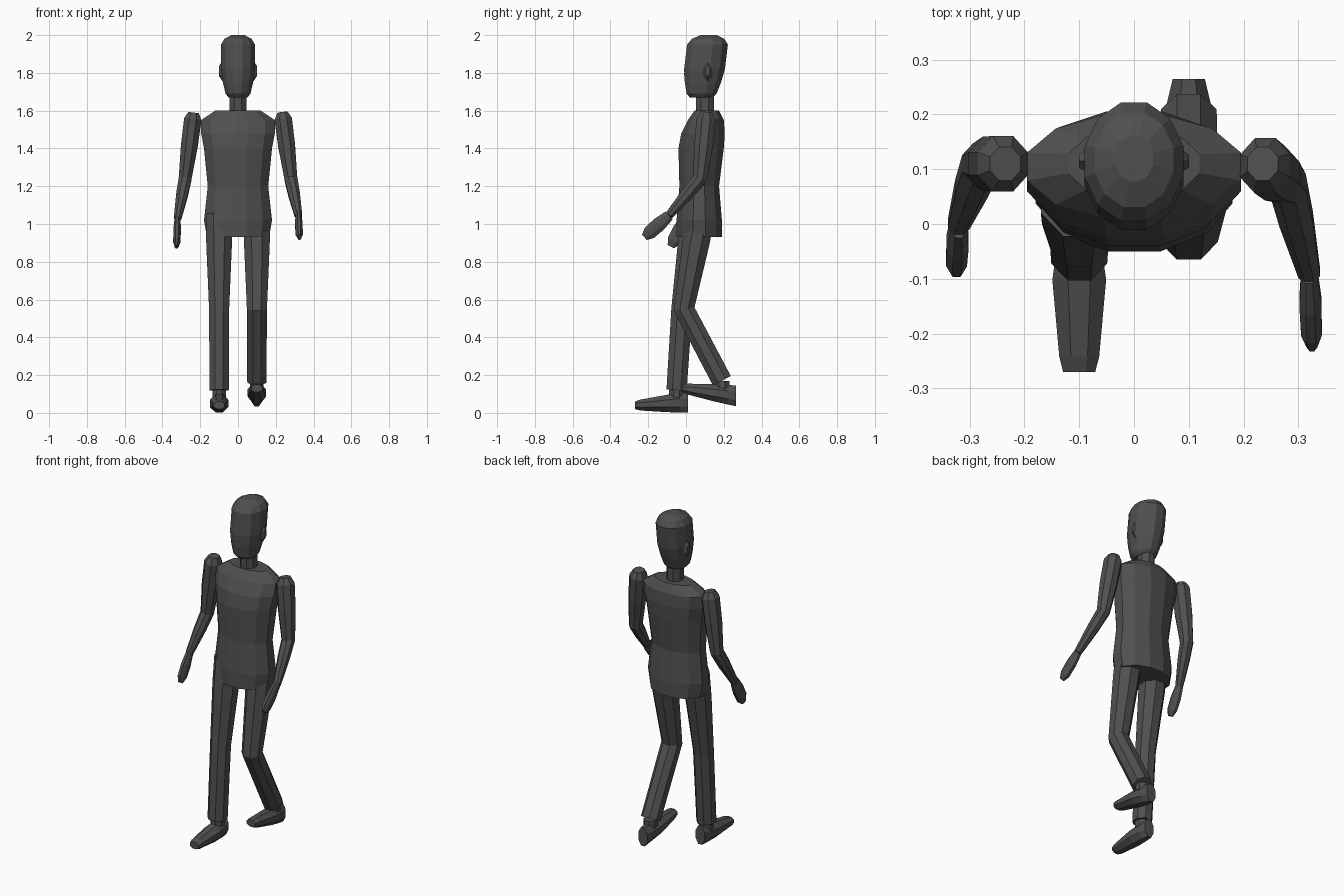
import bpy, bmesh
from math import pi, cos, sin
from mathutils import Vector

default_cube = bpy.data.objects.get("Cube")
if default_cube:
    bpy.data.objects.remove(default_cube)

shade = 0.08
grey = bpy.data.materials.new("dark grey")
grey.use_nodes = True
grey.diffuse_color = (shade, shade, shade, 1)
shader = grey.node_tree.nodes["Principled BSDF"]
shader.inputs["Base Color"].default_value = grey.diffuse_color


def loft(name, rings, sides):
    """Skin a row of rings, each given as (centre, half axis, other half axis)."""
    bm = bmesh.new()
    angles = [pi * (2 * i + 1) / sides for i in range(sides)]
    corner = 1 / cos(pi / sides)
    rows = [[bm.verts.new(centre + (across * cos(a) + along * sin(a)) * corner) for a in angles]
            for centre, across, along in rings]
    for lower, upper in zip(rows, rows[1:]):
        for i in range(sides):
            bm.faces.new((lower[i - 1], lower[i], upper[i], upper[i - 1]))
    bm.faces.new(rows[0])
    bm.faces.new(rows[-1])
    bmesh.ops.recalc_face_normals(bm, faces=bm.faces)
    mesh = bpy.data.meshes.new(name)
    bm.to_mesh(mesh)
    bm.free()
    mesh.materials.append(grey)
    part = bpy.data.objects.new(name, mesh)
    bpy.context.collection.objects.link(part)


def stack(name, levels, sides):
    """Upright body from levels of (height, half width, centre y, half depth)."""
    loft(name, [(Vector((0, y, z)), Vector((width, 0, 0)), Vector((0, depth, 0)))
                for z, width, y, depth in levels], sides)


def limb(name, joints, widths, flatness):
    """Octagonal limb through joints, with a half width at each one."""
    rings = []
    for i, (joint, width) in enumerate(zip(joints, widths)):
        before = joints[max(i - 1, 0)]
        after = joints[min(i + 1, len(joints) - 1)]
        bend = (joint - before).normalized() + (after - joint).normalized()
        bend.normalize()
        across = Vector((1, 0, 0)) - bend * bend.x
        across.normalize()
        rings.append((joint, across * width, bend.cross(across) * width * flatness))
    loft(name, rings, 8)


def foot(name, toe, heel):
    """Wedge that swells from a small toe to a rounded heel."""
    rings = []
    for t in (0, 0.1, 0.6, 0.85, 1):
        swell = sin(pi * (0.2 + 0.6 * t))
        width = Vector((0.05 * swell, 0, 0))
        height = Vector((0, 0, 0.02 + 0.035 * t ** 0.6))
        rings.append((toe.lerp(heel, t), width, height))
    loft(name, rings, 8)


# Trunk with a narrow waist and sloping shoulders
stack("torso", [(0.93, 0.165, 0.07, 0.12), (1.02, 0.18, 0.07, 0.12), (1.2, 0.16, 0.07, 0.105),
                (1.4, 0.18, 0.08, 0.12), (1.48, 0.195, 0.09, 0.115), (1.55, 0.195, 0.105, 0.095),
                (1.6, 0.12, 0.11, 0.065)], 12)
stack("neck", [(z, 0.044, 0.1, 0.047) for z in (1.57, 1.7)], 8)

# Head leaning back as it rises, with nose and ears
skull = ((1.67, 0.05), (1.69, 0.066), (1.75, 0.08), (1.82, 0.09), (1.95, 0.09), (1.98, 0.072), (2, 0.035))
stack("head", [(z, width, 0.08 + 0.12 * (z - 1.67), width * 1.2) for z, width in skull], 12)
stack("nose", [(1.77, 0.014, 0.01, 0.015), (1.79, 0.014, 0.01, 0.02), (1.86, 0.007, 0.01, 0.015)], 4)
for label, side in (("left", 1), ("right", -1)):
    loft(label + "_ear", [(Vector((side * x, 0.115, 1.81)), Vector((0, size, 0)), Vector((0, 0, size * 2)))
                          for x, size in ((0.08, 0.025), (0.1, 0.012))], 6)

# Arms: the stride sets how far elbow, wrist and fingertips reach
poses = {"left": (1, (0.075, 1.24), (-0.09, 1.045), (-0.22, 0.93)),
         "right": (-1, (0.11, 1.24), (0, 1.03), (-0.08, 0.88))}
for label, (side, *reach) in poses.items():
    elbow, wrist, tip = [Vector((side * x, y, z)) for x, (y, z) in zip((0.28, 0.32, 0.325), reach)]
    cap = Vector((side * 0.235, 0.11, 1.59))
    limb(label + "_upper_arm", [cap, cap.lerp(elbow, 0.1), cap.lerp(elbow, 0.5), elbow],
         (0.028, 0.046, 0.045, 0.034), 1.1)
    limb(label + "_forearm", [elbow.lerp(cap, 0.1), elbow, elbow.lerp(wrist, 0.4), wrist],
         (0.034, 0.034, 0.031, 0.02), 1.1)
    limb(label + "_hand", [wrist, wrist.lerp(tip, 0.4), wrist.lerp(tip, 0.8), tip],
         (0.015, 0.02, 0.019, 0.01), 1.9)

# Legs and feet: the left leg is bent back, the right one is planted
strides = {"left": (1, (0.08, -0.01, 0.19), 0.17, (-0.02, 0.13), (0.265, 0.09)),
           "right": (-1, (0.05, -0.022, -0.05), 0.12, (-0.27, 0.04), (0.01, 0.056))}
for label, (side, depths, ankle_height, toe, heel) in strides.items():
    x = side * 0.1
    hip, knee, ankle = [Vector((x, y, z)) for y, z in zip(depths, (1.05, 0.55, ankle_height))]
    limb(label + "_leg", [hip, hip.lerp(knee, 0.3), knee, ankle], (0.07, 0.068, 0.053, 0.051), 1.05)
    foot(label + "_foot", Vector((x, *toe)), Vector((x, *heel)))
    limb(label + "_ankle", [ankle, Vector((x, ankle.y, ankle.z - 0.05))], (0.036, 0.036), 1.1)
